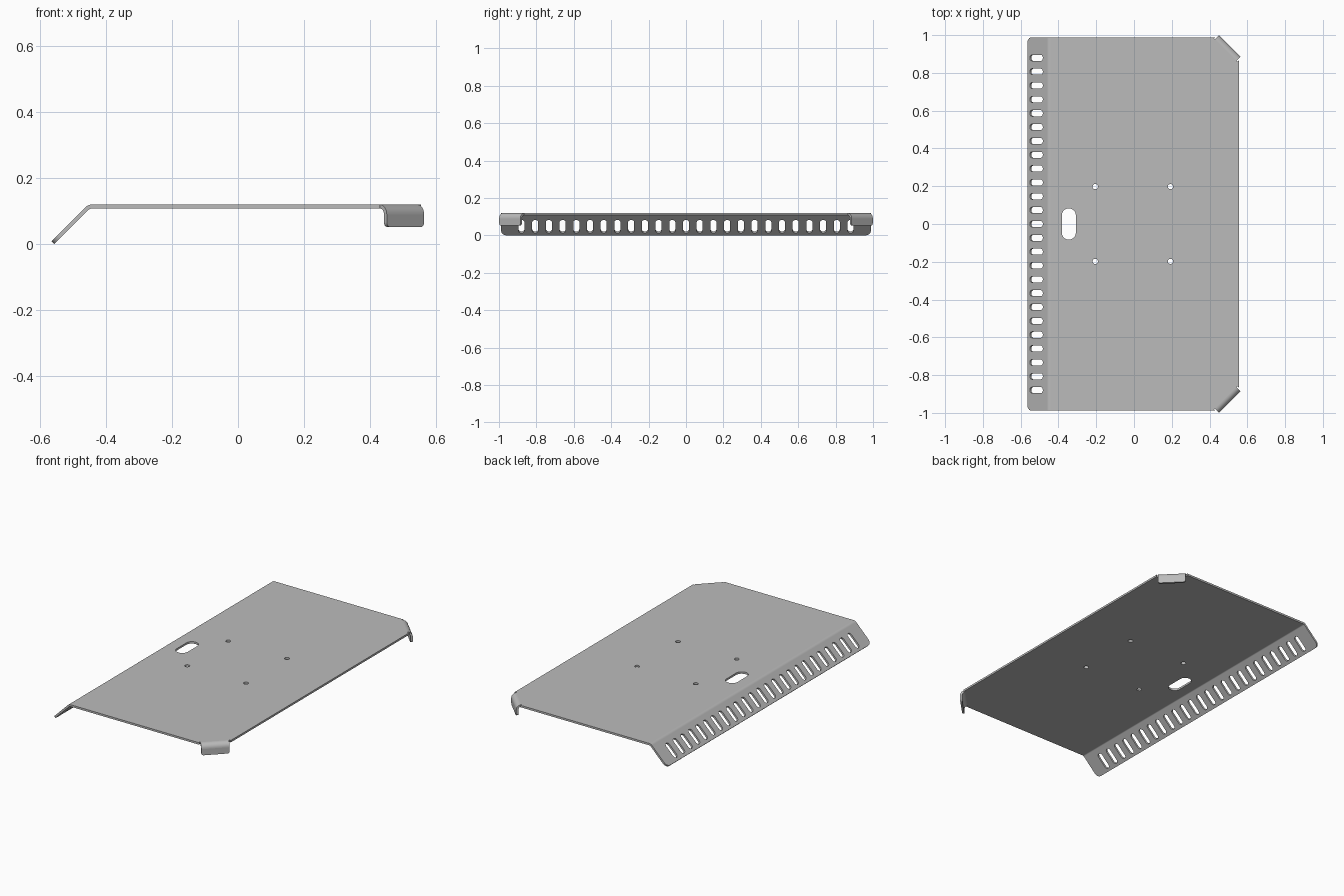
import bpy
import bmesh
from math import sin, cos, pi, radians
from mathutils import Matrix

if "Cube" in bpy.data.objects:
    bpy.data.objects.remove(bpy.data.objects["Cube"], do_unlink=True)

T = 0.012       # sheet thickness
TOP = 0.12      # height of the upper surface
HALF = 0.988    # half length of the sheet

steel = bpy.data.materials.new("grey steel")
steel.use_nodes = True
GREY = (0.5, 0.5, 0.5, 1)
steel.diffuse_color = GREY
steel.node_tree.nodes["Principled BSDF"].inputs["Base Color"].default_value = GREY


def rounded(x, y, hx, hy, radii, steps=8):
    """Rectangle outline, one radius per corner, counter-clockwise from +x +y."""
    pts = []
    for i, (sx, sy) in enumerate([(1, 1), (-1, 1), (-1, -1), (1, -1)]):
        r = radii[i]
        for k in range(steps + 1 if r else 1):
            a = (i + k / steps) * pi / 2
            p = (x + sx * (hx - r) + r * cos(a), y + sy * (hy - r) + r * sin(a))
            if not pts or abs(p[0] - pts[-1][0]) + abs(p[1] - pts[-1][1]) > 1e-5:
                pts.append(p)
    if abs(pts[0][0] - pts[-1][0]) + abs(pts[0][1] - pts[-1][1]) < 1e-5:
        pts.pop()
    return pts


def slot(x, y, hx, hy):
    return rounded(x, y, hx, hy, [min(hx, hy)] * 4)


def finish(name, bm, matrix):
    """Turn a bmesh into a shaded steel object."""
    bmesh.ops.remove_doubles(bm, verts=bm.verts, dist=1e-5)
    bmesh.ops.recalc_face_normals(bm, faces=bm.faces)
    mesh = bpy.data.meshes.new(name)
    bm.to_mesh(mesh)
    bm.free()
    mesh.materials.clear()
    mesh.materials.append(steel)
    ob = bpy.data.objects.new(name, mesh)
    ob.matrix_world = matrix
    bpy.context.collection.objects.link(ob)
    bpy.ops.object.select_all(action='DESELECT')
    ob.select_set(True)
    bpy.context.view_layer.objects.active = ob
    bpy.ops.object.shade_smooth_by_angle(angle=radians(30))
    return ob


def sheet(name, outlines, matrix):
    """Flat sheet with holes; the upper surface lies on local z = 0."""
    cu = bpy.data.curves.new(name + " outline", 'CURVE')
    cu.dimensions = '2D'
    cu.fill_mode = 'BOTH'
    cu.extrude = T / 2
    for pts in outlines:
        sp = cu.splines.new('POLY')
        sp.points.add(len(pts) - 1)
        for p, (x, y) in zip(sp.points, pts):
            p.co = (x, y, 0, 1)
        sp.use_cyclic_u = True
    tmp = bpy.data.objects.new(name + " outline", cu)
    bpy.context.collection.objects.link(tmp)
    deps = bpy.context.evaluated_depsgraph_get()
    mesh = bpy.data.meshes.new_from_object(tmp.evaluated_get(deps))
    bm = bmesh.new()
    bm.from_mesh(mesh)
    bpy.data.objects.remove(tmp, do_unlink=True)
    bpy.data.curves.remove(cu)
    bpy.data.meshes.remove(mesh)
    return finish(name, bm, matrix @ Matrix.Translation((0, 0, -T / 2)))


def bend(name, radius, angle, half, matrix, steps=8):
    """Curved strip that folds down from the local origin towards +x."""
    bm = bmesh.new()
    arc = [angle * k / steps for k in range(steps + 1)]
    loop = [(radius, a) for a in arc] + [(radius - T, a) for a in reversed(arc)]
    ends = [[bm.verts.new((r * sin(a), y, r * cos(a) - radius)) for r, a in loop]
            for y in (-half, half)]
    n = len(loop)
    for i in range(n):
        j = (i + 1) % n
        bm.faces.new((ends[0][i], ends[0][j], ends[1][j], ends[1][i]))
    for side in ends:
        for k in range(steps):
            bm.faces.new((side[k], side[k + 1], side[n - 2 - k], side[n - 1 - k]))
    return finish(name, bm, matrix)


def folded(name, origin, turn, radius, angle, length, half, corner, holes=()):
    """Bend plus the straight flange that follows it."""
    base = Matrix.Translation(origin) @ Matrix.Rotation(turn, 4, 'Z')
    bend(name + "_bend", radius, angle, half, base)
    end = Matrix.Translation((radius * sin(angle), 0, radius * cos(angle) - radius))
    flat = base @ end @ Matrix.Rotation(angle, 4, 'Y')
    edge = rounded(length / 2, 0, length / 2, half, [corner, 0, 0, corner])
    sheet(name, [edge, *holes], flat)


# Main plate: cropped right corners with small bend reliefs, slot and four holes
LEFT = -0.443
corner = [(0.43, HALF), (0.424, 0.983), (0.429, 0.978),
          (0.543, 0.864), (0.548, 0.859), (0.555, 0.865)]
outline = [(LEFT, -HALF), (LEFT, HALF)] + corner
outline += [(x, -y) for x, y in reversed(corner)]
holes = [slot(-0.345, 0, 0.037, 0.083)]
holes += [slot(x, y, 0.014, 0.014) for x in (-0.205, 0.193) for y in (-0.198, 0.198)]
sheet("main_plate", [outline] + holes, Matrix.Translation((0, 0, TOP)))

# Sloping flange with a row of ventilation slots
vents = [slot(0.08, i * 0.0733, 0.049, 0.016) for i in range(-12, 13)]
folded("slotted_flange", (LEFT, 0, TOP), pi, 0.025, pi / 4, 0.147, HALF, 0.03, vents)

# Turned-down corner tabs
for side, s in (("back", 1), ("front", -1)):
    folded(side + "_corner_tab", (0.486, s * 0.921, TOP), s * pi / 4,
           0.03, pi / 2, 0.038, 0.08, 0.014)
